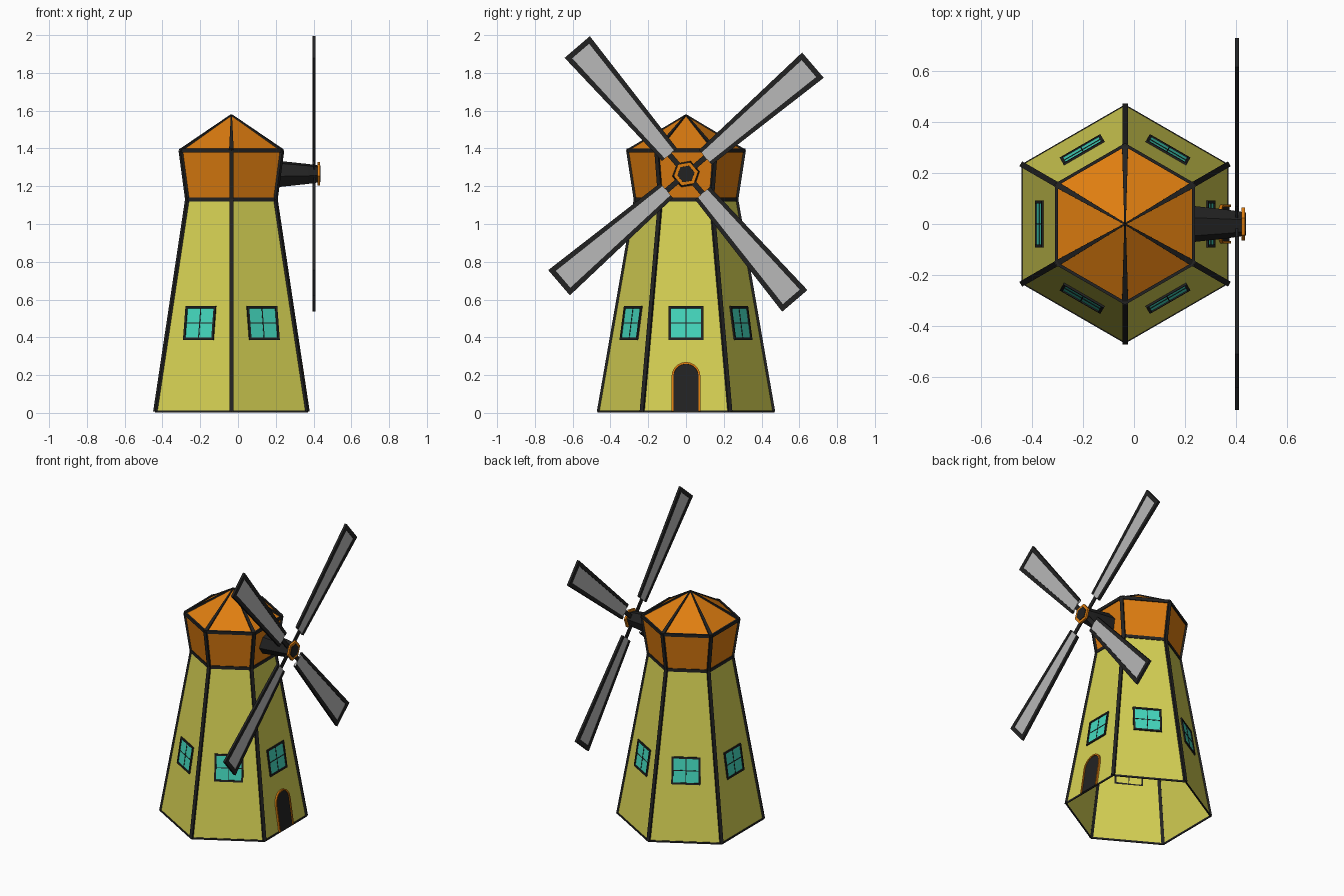
import bpy, bmesh, math
from mathutils import Vector, Matrix

if "Cube" in bpy.data.objects:
    bpy.data.objects.remove(bpy.data.objects["Cube"])


def material(name, r, g, b):
    m = bpy.data.materials.new(name)
    lin = [(c / 255 / 12.92 if c < 11 else ((c / 255 + 0.055) / 1.055) ** 2.4) for c in (r, g, b)]
    m.diffuse_color = (*lin, 1)
    m.use_nodes = True
    m.node_tree.nodes["Principled BSDF"].inputs["Base Color"].default_value = m.diffuse_color
    return m


YELLOW = material("yellow_wall", 215, 210, 84)
ORANGE = material("orange_cap", 224, 126, 16)
TEAL = material("teal_glass", 68, 216, 190)
GREY = material("grey_sail", 184, 184, 184)
BLACK = material("black_trim", 34, 34, 34)

CX = -0.035                       # tower axis
Z0, Z1, Z2, Z3 = 0.007, 1.13, 1.39, 1.575
R0, R1, R2 = 0.465, 0.27, 0.31    # corner radii: base, neck, eaves
HUB_Z = 1.265
AP = math.cos(math.pi / 6)


def finish(name, bm, mat, fix=True):
    if fix:
        bmesh.ops.recalc_face_normals(bm, faces=bm.faces)
    me = bpy.data.meshes.new(name)
    bm.to_mesh(me)
    bm.free()
    me.materials.append(mat)
    ob = bpy.data.objects.new(name, me)
    bpy.context.collection.objects.link(ob)
    return ob


def frame(o, u, v, n):
    return Matrix((u, v, n)).transposed().to_4x4() if o is None else \
        Matrix.Translation(o) @ Matrix((u, v, n)).transposed().to_4x4()


def loft(bm, loops, caps=True, closed=False):
    """Skin a list of equal point loops."""
    rings = [[bm.verts.new(p) for p in l] for l in loops]
    pairs = list(zip(rings, rings[1:])) + ([(rings[-1], rings[0])] if closed else [])
    for a, b in pairs:
        for i in range(len(a)):
            j = (i + 1) % len(a)
            bm.faces.new((a[i], a[j], b[j], b[i]))
    if caps and not closed:
        bm.faces.new(rings[0][::-1])
        bm.faces.new(rings[-1])


def prism(bm, mat, poly, d0, d1):
    loft(bm, [[mat @ Vector((x, y, d)) for x, y in poly] for d in (d0, d1)])


def rect(x0, x1, y0, y1):
    return [(x0, y0), (x1, y0), (x1, y1), (x0, y1)]


def hexagon(r, z):
    return [Vector((CX + r * math.cos(a), r * math.sin(a), z))
            for a in (math.radians(30 + 60 * k) for k in range(6))]


def bar(bm, p, q, w0, w1, depth):
    """Tapered trim strip from p to q, its flat side facing away from the axis."""
    d = (q - p).normalized()
    mid = (p + q) / 2
    out = Vector((mid.x - CX, mid.y, 0.0))
    out = (out - d * out.dot(d)).normalized()
    side = d.cross(out)
    loft(bm, [[c + side * (w * s) + out * (depth * t) for s, t in ((-1, -1), (1, -1), (1, 1), (-1, 1))]
              for c, w in ((p, w0), (q, w1))])


# Tower wall (open underneath) and cap
base, neck, eaves = hexagon(R0, Z0), hexagon(R1, Z1), hexagon(R2, Z2)
apex = Vector((CX, 0, Z3))
bm = bmesh.new()
loft(bm, [base, neck], caps=False)
finish("tower_wall", bm, YELLOW)

bm = bmesh.new()
loft(bm, [neck, eaves], caps=False)
tip = bm.verts.new(apex)
bm.verts.ensure_lookup_table()
for i in range(6):
    bm.faces.new((bm.verts[6 + i], bm.verts[6 + (i + 1) % 6], tip))
finish("cap", bm, ORANGE)

# Black trim along every edge of tower and cap
bm = bmesh.new()
for i in range(6):
    j = (i + 1) % 6
    bar(bm, base[i], neck[i], 0.011, 0.011, 0.007)
    bar(bm, neck[i], eaves[i], 0.011, 0.011, 0.007)
    bar(bm, eaves[i], apex, 0.012, 0.003, 0.006)
    bar(bm, base[i], base[j], 0.006, 0.006, 0.003)
    bar(bm, neck[i], neck[j], 0.011, 0.011, 0.006)
    bar(bm, eaves[i], eaves[j], 0.011, 0.011, 0.006)
finish("edge_trim", bm, BLACK)


def wall_frame(k):
    """Local frame on wall k: x sideways, y up the slope, z outward."""
    a = math.radians(60 * k)
    r, t = Vector((math.cos(a), math.sin(a), 0)), Vector((-math.sin(a), math.cos(a), 0))
    v = (Vector((0, 0, Z1 - Z0)) - r * (R0 - R1) * AP).normalized()
    return frame(Vector((CX, 0, Z0)) + r * R0 * AP, t, v, t.cross(v))


# A four-pane window on each wall
W, B, T, F = 0.086, 0.388, 0.558, 0.012
M = (B + T) / 2
glass, frames = bmesh.new(), bmesh.new()
for k in range(6):
    m = wall_frame(k)
    prism(glass, m, rect(-W, W, B, T), 0.0005, 0.003)
    for s in (-1, 1):
        prism(frames, m, rect(s * W - F / 2, s * W + F / 2, B - F / 2, T + F / 2), 0, 0.008)
    for y in (B, T):
        prism(frames, m, rect(-W, W, y - F / 2, y + F / 2), 0, 0.008)
    prism(frames, m, rect(-0.0025, 0.0025, B, T), 0, 0.005)
    prism(frames, m, rect(-W, W, M - 0.0025, M + 0.0025), 0, 0.005)
finish("window_glass", glass, TEAL)
finish("window_frames", frames, BLACK)


# Arched door with an orange surround
def arch(w, top, spring=0.185):
    pts = [(w * math.cos(i * math.pi / 10), spring + (top - spring) * math.sin(i * math.pi / 10))
           for i in range(11)]
    return [(w, 0.0)] + pts + [(-w, 0.0)]


m = wall_frame(0)
outer, inner = arch(0.077, 0.264), arch(0.067, 0.254)
bm = bmesh.new()
prism(bm, m, inner, 0.0005, 0.006)
finish("door", bm, BLACK)
bm = bmesh.new()
loft(bm, [[m @ Vector((*o, 0)), m @ Vector((*o, 0.012)), m @ Vector((*i, 0.012)), m @ Vector((*i, 0))]
          for o, i in zip(outer, inner)])
finish("door_surround", bm, ORANGE)


# Axle and hub
def hub_ring(x, r):
    return [(x, r * math.cos(a), HUB_Z + r * math.sin(a))
            for a in (math.radians(10 + 60 * k) for k in range(6))]


bm = bmesh.new()
loft(bm, [hub_ring(0.17, 0.079), hub_ring(0.372, 0.056), hub_ring(0.438, 0.046)])
finish("axle", bm, BLACK)
bm = bmesh.new()
loft(bm, [hub_ring(0.422, 0.066), hub_ring(0.435, 0.066)])
finish("hub_ring", bm, ORANGE)

# Four sails: grey panel, black border on three sides, black spoke
RI, RO, HI, HO = 0.135, 0.885, 0.052, 0.088
EI, EO = 0.020, 0.028
sails, borders, spokes = bmesh.new(), bmesh.new(), bmesh.new()
for k in range(4):
    a = math.radians(40.6 + 90 * k)
    u = Vector((0, math.cos(a), math.sin(a)))
    v = Vector((0, -math.sin(a), math.cos(a)))
    m = frame(Vector((0.403, 0, HUB_Z)), u, v, u.cross(v))
    prism(sails, m, [(RI, -HI + 0.005), (RO - 0.01, -HO + 0.01), (RO - 0.01, HO - 0.01), (RI, HI - 0.005)],
          -0.005, 0.005)
    for s in (-1, 1):
        prism(borders, m, [(RI, s * HI), (RO, s * HO), (RO, s * (HO - EO)), (RI, s * (HI - EI))],
              -0.008, 0.008)
    prism(borders, m, rect(RO - EO, RO, -HO + EO, HO - EO), -0.008, 0.008)
    prism(spokes, m, rect(0, RI + 0.01, -0.014, 0.014), -0.0045, 0.0045)
finish("sail_panels", sails, GREY)
finish("sail_borders", borders, BLACK)
finish("sail_spokes", spokes, BLACK)
